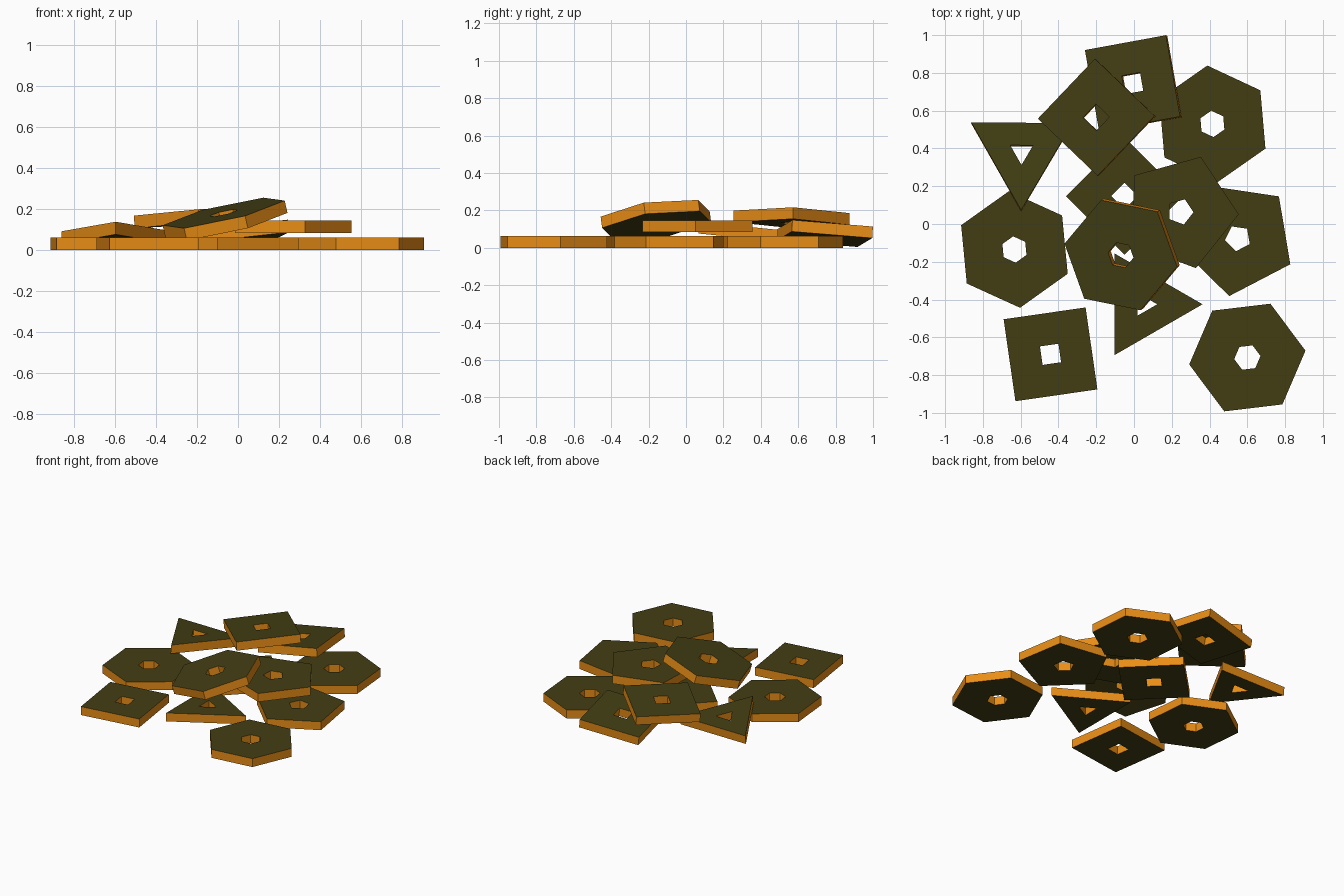
import bpy, bmesh
from math import sin, cos, radians, pi
from mathutils import Vector, Matrix

if "Cube" in bpy.data.objects:
    bpy.data.objects.remove(bpy.data.objects["Cube"])

T, R, HOLE = 0.062, 0.31, 0.07   # plate thickness, outer radius, hole radius


def material(name, color):
    m = bpy.data.materials.new(name)
    m.diffuse_color = color
    m.use_nodes = True
    m.node_tree.nodes["Principled BSDF"].inputs["Base Color"].default_value = m.diffuse_color
    return m


face_mat = material("olive_face", (0.055, 0.048, 0.007, 1))
edge_mat = material("orange_edge", (0.82, 0.27, 0.008, 1))


def plate(name, sides, top, angle, slope=(0, 0)):
    """Regular plate with a matching hole; top = centre of its upper face."""
    a, b = slope
    t = radians(angle)
    n = Vector((-a, -b, 1)).normalized()
    u = Vector((cos(t), sin(t), a * cos(t) + b * sin(t))).normalized()
    v = n.cross(u)
    m = Matrix((u, v, n)).transposed().to_4x4()
    m.translation = Vector(top)

    bm = bmesh.new()

    def ring(r, z):
        return [bm.verts.new((r * cos(2 * pi * i / sides),
                              r * sin(2 * pi * i / sides), z)) for i in range(sides)]

    # closed square-section loop: top outer, bottom outer, bottom inner, top inner
    loops = [ring(R, 0), ring(R, -T), ring(HOLE, -T), ring(HOLE, 0)]
    for k in range(4):
        p, q = loops[k], loops[(k + 1) % 4]
        for i in range(sides):
            j = (i + 1) % sides
            f = bm.faces.new((p[i], q[i], q[j], p[j]))
            f.material_index = k % 2 == 0
    bmesh.ops.recalc_face_normals(bm, faces=bm.faces)
    me = bpy.data.meshes.new(name)
    bm.to_mesh(me)
    bm.free()
    me.materials.append(face_mat)
    me.materials.append(edge_mat)
    ob = bpy.data.objects.new(name, me)
    ob.matrix_world = m
    bpy.context.collection.objects.link(ob)


# plates lying on the ground
plate("hexagon_left", 6, (-0.633, -0.135, T), 35.5)
plate("hexagon_front_right", 6, (0.60, -0.707, T), 6.8)
plate("hexagon_back_right", 6, (0.415, 0.53, T), 35)
plate("square_front_left", 4, (-0.442, -0.69, T), 53.2)
plate("square_middle", 4, (-0.05, 0.148, T), 0)
plate("pentagon_right", 5, (0.55, -0.075, T), 45.5)
plate("triangle_front", 3, (0.053, -0.425, T), 0)

# plates resting on others
plate("pentagon_upper", 5, (0.245, 0.065, 0.145), -2.5)
plate("triangle_leaning", 3, (-0.595, 0.382, 0.107), -90.5, (0, -0.1))
plate("square_leaning", 4, (-0.008, 0.745, 0.107), 55.2, (0.122, -0.06))
plate("square_upper", 4, (-0.2, 0.565, 0.192), 1.4, (0.079, -0.02))
plate("hexagon_top", 6, (-0.07, -0.165, 0.181), 50, (0.229, 0.132))
